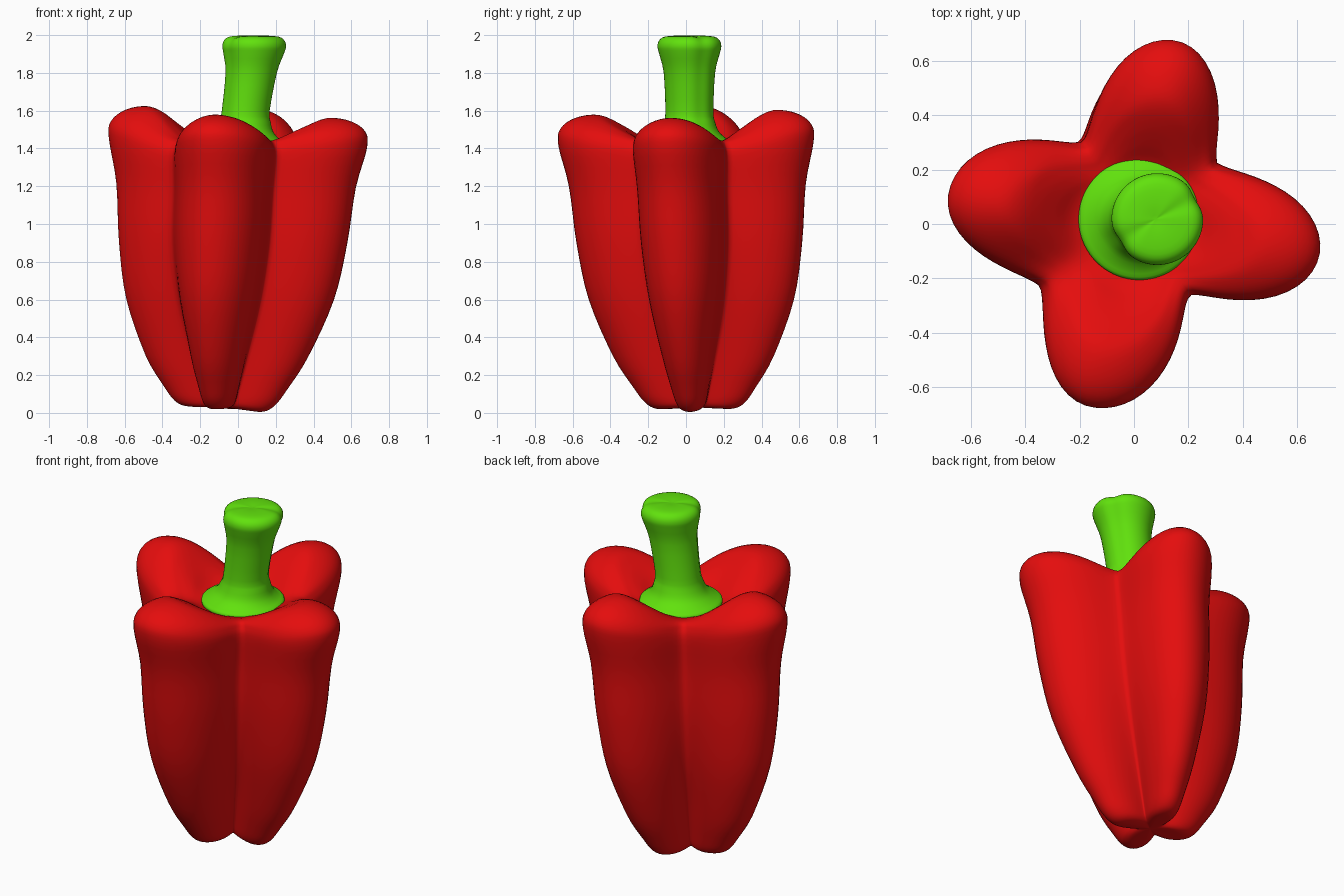
import bpy, bmesh, math

if "Cube" in bpy.data.objects:
    bpy.data.objects.remove(bpy.data.objects["Cube"])


def material(name, rgb):
    m = bpy.data.materials.new(name)
    m.diffuse_color = (*rgb, 1)
    m.use_nodes = True
    m.node_tree.nodes["Principled BSDF"].inputs["Base Color"].default_value = m.diffuse_color
    return m


def smooth_rows(rows, n):
    """Catmull-Rom resampling of a list of tuples."""
    out = []
    for i in range(len(rows) - 1):
        a, b, c, d = (rows[max(i - 1, 0)], rows[i], rows[i + 1],
                      rows[min(i + 2, len(rows) - 1)])
        for k in range(n):
            t = k / n
            out.append(tuple(
                0.5 * (2 * q + (r - p) * t + (2 * p - 5 * q + 4 * r - s) * t * t
                       + (3 * q - p - 3 * r + s) * t ** 3)
                for p, q, r, s in zip(a, b, c, d)))
    return out + [rows[-1]]


def loft(name, rows, point, mat, segs=96):
    """Skin rings of points; the first and last rows are single poles."""
    bm = bmesh.new()
    rings = [[bm.verts.new(point(row, 360 * j / segs)) for j in range(segs)]
             for row in rows[1:-1]]
    for a, b in zip(rings, rings[1:]):
        for j in range(segs):
            k = (j + 1) % segs
            bm.faces.new((a[j], a[k], b[k], b[j]))
    lo, hi = bm.verts.new(point(rows[0], 0)), bm.verts.new(point(rows[-1], 0))
    for j in range(segs):
        k = (j + 1) % segs
        bm.faces.new((lo, rings[0][k], rings[0][j]))
        bm.faces.new((hi, rings[-1][j], rings[-1][k]))
    bmesh.ops.recalc_face_normals(bm, faces=bm.faces)
    for f in bm.faces:
        f.smooth = True
    me = bpy.data.meshes.new(name)
    bm.to_mesh(me)
    bm.free()
    me.materials.append(mat)
    ob = bpy.data.objects.new(name, me)
    bpy.context.collection.objects.link(ob)
    return ob


red = material("pepper red", (0.78, 0.004, 0.004))
green = material("stem green", (0.12, 0.76, 0.004))

# Pepper body: alternating lobes and grooves around the axis
# (angle, is lobe, groove scale, top height offset, bottom height offset)
KEYS = [(-9, 1, 1, -0.022, -0.012), (36, 0, 1.06, 0, 0),
        (76.5, 1, 1, 0.02, 0.006), (122, 0, 0.98, 0, 0),
        (171, 1, 1, 0.04, 0.02), (214, 0, 1.15, 0, 0),
        (256, 1, 1, -0.005, 0.004), (308, 0, 0.93, 0, 0),
        (351, 1, 1, -0.022, -0.012)]

# lobe radius, lobe z, groove radius, groove z
BODY = [(0, 0.03, 0, 0.03), (0.12, 0.02, 0.05, 0.032), (0.21, 0.018, 0.08, 0.042),
        (0.27, 0.05, 0.10, 0.065), (0.33, 0.13, 0.125, 0.13),
        (0.435, 0.30, 0.185, 0.30), (0.555, 0.60, 0.285, 0.60),
        (0.61, 0.90, 0.34, 0.90), (0.64, 1.20, 0.35, 1.18),
        (0.69, 1.42, 0.36, 1.36), (0.68, 1.51, 0.34, 1.42),
        (0.60, 1.567, 0.315, 1.44), (0.48, 1.583, 0.28, 1.44),
        (0.38, 1.54, 0.25, 1.432), (0.30, 1.487, 0.22, 1.425),
        (0.22, 1.43, 0.18, 1.415), (0.1, 1.40, 0.1, 1.40), (0, 1.40, 0, 1.40)]


def body_point(row, deg):
    d = deg if deg < 351 else deg - 360
    a, b = next((p, q) for p, q in zip(KEYS, KEYS[1:]) if p[0] <= d < q[0])
    t = (d - a[0]) / (b[0] - a[0])
    t = 0.5 - 0.5 * math.cos(math.pi * t)
    _, w, scale, top, bot = (p + (q - p) * t for p, q in zip(a, b))
    lr, lz, gr, gz = row
    full = (w * w + 0.012 * w) ** 0.4 / 1.012 ** 0.4   # fuller lobes, tighter grooves
    r = lr * full + gr * scale * (1 - full)
    z = lz * w + gz * (1 - w)
    fade = min(1, max(0, (r - 0.2) / 0.2)) if z > 1 else min(1, r / 0.2)
    lean = max(0, 1 - z / 1.4)
    z += fade * (top * (z / 1.58) ** 3 + bot * max(0, 1 - z / 0.3))
    th = math.radians(deg)
    return (r * math.cos(th) - 0.073 * lean, r * math.sin(th) + 0.05 * lean, max(z, 0))


loft("pepper_body", smooth_rows(BODY, 4), body_point, red, 120)

# Stem with flared calyx and two shallow grooves: z, centre x, radius, groove depth
STEM = [(1.38, 0.02, 0, 0), (1.38, 0.02, 0.19, 0), (1.41, 0.02, 0.218, 0),
        (1.437, 0.02, 0.222, 0), (1.457, 0.022, 0.19, 0), (1.49, 0.03, 0.156, 0.02),
        (1.54, 0.037, 0.136, 0.04), (1.60, 0.041, 0.127, 0.05),
        (1.80, 0.070, 0.136, 0.06), (1.90, 0.083, 0.160, 0.07),
        (1.94, 0.086, 0.169, 0.07), (1.972, 0.086, 0.160, 0.07),
        (1.992, 0.085, 0.130, 0.06), (1.997, 0.08, 0.06, 0.03), (1.992, 0.08, 0, 0)]


def stem_point(row, deg):
    z, cx, r, g = row
    dip = sum(math.exp(-((((deg - c + 180) % 360) - 180) / 16) ** 2) for c in (28, 212))
    r = max(r, 0) * (1 - g * dip)
    if z > 1.9:
        z -= 0.15 * g * dip * (z - 1.9) / 0.1
    th = math.radians(deg)
    return (cx + r * math.cos(th), 0.018 + r * math.sin(th), z)


loft("stem", smooth_rows(STEM, 3), stem_point, green, 72)
